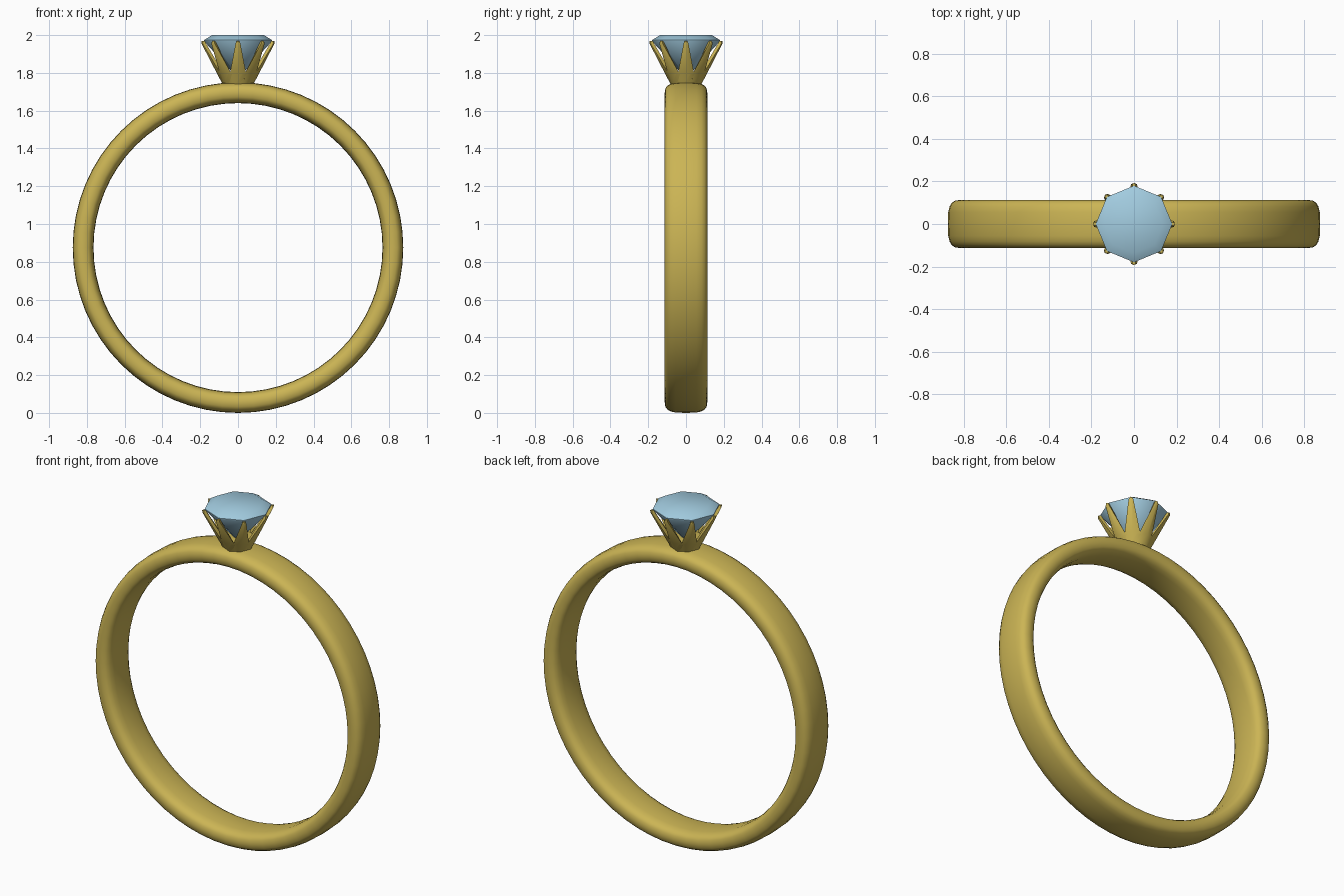
import bpy, bmesh, math
from mathutils import Matrix, Vector

cube = bpy.data.objects.get("Cube")
if cube:
    bpy.data.objects.remove(cube, do_unlink=True)


def make_material(name, rgb):
    m = bpy.data.materials.new(name)
    m.use_nodes = True
    m.diffuse_color = (*rgb, 1)
    m.node_tree.nodes["Principled BSDF"].inputs["Base Color"].default_value = (*rgb, 1)
    return m


gold = make_material("gold", (0.6, 0.46, 0.09))
pale_blue = make_material("pale blue", (0.36, 0.6, 0.74))


def finish(name, bm, mat, angle):
    bmesh.ops.remove_doubles(bm, verts=bm.verts, dist=1e-5)
    bmesh.ops.recalc_face_normals(bm, faces=bm.faces)
    me = bpy.data.meshes.new(name)
    bm.to_mesh(me)
    bm.free()
    me.materials.append(mat)
    ob = bpy.data.objects.new(name, me)
    bpy.context.collection.objects.link(ob)
    bpy.ops.object.select_all(action='DESELECT')
    ob.select_set(True)
    bpy.context.view_layer.objects.active = ob
    bpy.ops.object.shade_smooth_by_angle(angle=math.radians(angle))
    return ob


def bridge(bm, a, b):
    for i in range(len(a)):
        j = (i + 1) % len(a)
        bm.faces.new((a[i], a[j], b[j], b[i]))


def lathe(profile, sides):
    """Stack of rings (radius, z) with both ends capped."""
    bm = bmesh.new()
    rings = []
    for r, z in profile:
        rings.append([bm.verts.new((r * math.cos(i * math.tau / sides),
                                    r * math.sin(i * math.tau / sides), z))
                      for i in range(sides)])
    for a, b in zip(rings, rings[1:]):
        bridge(bm, a, b)
    bm.faces.new(rings[0])
    bm.faces.new(rings[-1])
    return bm


# Band: a rounded section swept around the y axis
BAND_R, HALF_T, HALF_W, STEPS, SEGS = 0.82, 0.055, 0.1125, 20, 64
bm = bmesh.new()
section = []
for k in range(STEPS):
    a = k * math.tau / STEPS
    c, s = math.cos(a), math.sin(a)
    section.append((BAND_R + HALF_T * math.copysign(abs(c) ** 0.75, c),
                    HALF_W * math.copysign(abs(s) ** 0.6, s)))
rings = [[bm.verts.new((r * math.sin(t), y, BAND_R + HALF_T + r * math.cos(t)))
          for r, y in section]
         for t in (i * math.tau / SEGS for i in range(SEGS))]
for i in range(SEGS):
    bridge(bm, rings[i], rings[(i + 1) % SEGS])
finish("band", bm, gold, 60)

# Setting collar
finish("setting_collar", lathe([(0.07, 1.72), (0.08, 1.737), (0.11, 1.795), (0.08, 1.8)], 8),
       gold, 50)

# Eight tapered prongs with a ridge on the outside
bm = bmesh.new()
# ridge radius, side drop, half width, depth, height
stations = [(0.084, 0.012, 0.03, 0.03, 1.745), (0.113, 0.018, 0.042, 0.035, 1.8),
            (0.193, 0.006, 0.013, 0.024, 1.955), (0.194, 0.008, 0.008, 0.02, 1.968)]
for n in range(8):
    turn = Matrix.Rotation(n * math.tau / 8, 3, 'Z')
    prev = None
    for r, drop, w, depth, z in stations:
        outline = [(r, 0), (r - drop, w), (r - depth, w * 0.6),
                   (r - depth, -w * 0.6), (r - drop, -w)]
        ring = [bm.verts.new(turn @ Vector((x, y, z))) for x, y in outline]
        if prev:
            bridge(bm, prev, ring)
        else:
            bm.faces.new(ring)
        prev = ring
    bm.faces.new(prev)
finish("prongs", bm, gold, 50)

# Cut stone: point, girdle, crown and table
finish("gemstone", lathe([(0.004, 1.775), (0.18, 1.968), (0.18, 1.974), (0.137, 2.0)], 8),
       pale_blue, 50)
